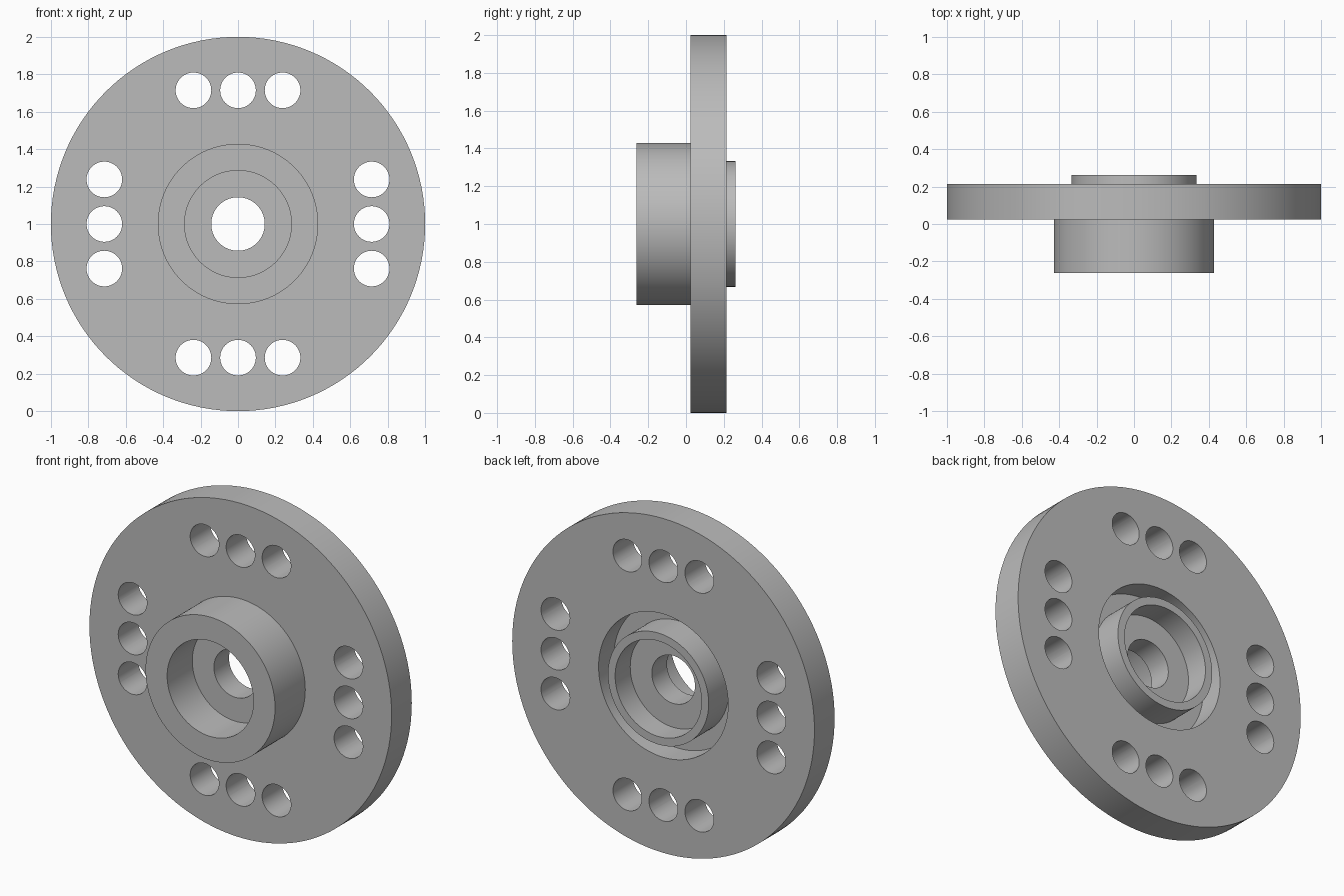
import bpy
import bmesh
from math import pi, radians
from mathutils import Matrix, Vector

cube = bpy.data.objects.get("Cube")
if cube:
    bpy.data.objects.remove(cube, do_unlink=True)

MM = 1 / 105          # plate radius is 105 mm
SEGMENTS = 128

steel = bpy.data.materials.new("plain grey")
grey = (0.5, 0.5, 0.5, 1)
steel.diffuse_color = grey
steel.use_nodes = True
steel.node_tree.nodes["Principled BSDF"].inputs["Base Color"].default_value = grey


def add_object(name, bm):
    bmesh.ops.recalc_face_normals(bm, faces=bm.faces)
    mesh = bpy.data.meshes.new(name)
    bm.to_mesh(mesh)
    bm.free()
    mesh.materials.append(steel)
    obj = bpy.data.objects.new(name, mesh)
    bpy.context.collection.objects.link(obj)
    return obj


# Flange body: (radius, depth from the boss front) in mm, turned about the y axis
profile = [
    (15, 25), (30, 25), (30, 0),        # front bore
    (45, 0), (45, 30),                  # front boss
    (105, 30), (105, 50),               # plate rim
    (45, 50), (45, 35),                 # rear groove, outer wall
    (35, 35), (35, 55),                 # rear collar
    (30, 55), (30, 40), (15, 40),       # rear bore down to the web
]
bm = bmesh.new()
verts = [bm.verts.new((r * MM, (d - 27.5) * MM, 1)) for r, d in profile]
edges = [bm.edges.new((a, b)) for a, b in zip(verts, verts[1:] + verts[:1])]
bmesh.ops.spin(bm, geom=verts + edges, cent=(0, 0, 1), axis=(0, 1, 0),
               angle=2 * pi, steps=SEGMENTS, use_merge=False)
bmesh.ops.remove_doubles(bm, verts=bm.verts, dist=1e-4)
flange = add_object("flange", bm)

# Bolt holes: three in a row on each of four sides
bm = bmesh.new()
for quarter in range(4):
    turn = Matrix.Rotation(quarter * pi / 2, 4, 'Y')
    for offset in (-25, 0, 25):
        centre = turn @ Vector((offset * MM, 0, 75 * MM)) + Vector((0, 0.12, 1))
        bmesh.ops.create_cone(
            bm, cap_ends=True, segments=48, radius1=10 * MM, radius2=10 * MM,
            depth=0.4, matrix=Matrix.Translation(centre) @ Matrix.Rotation(pi / 2, 4, 'X'))
cutter = add_object("bolt_hole_cutter", bm)
cutter.hide_render = True

drill = flange.modifiers.new("bolt_holes", 'BOOLEAN')
drill.operation = 'DIFFERENCE'
drill.solver = 'EXACT'
drill.object = cutter

bpy.ops.object.select_all(action='DESELECT')
flange.select_set(True)
bpy.context.view_layer.objects.active = flange
bpy.ops.object.modifier_apply(modifier=drill.name)
bpy.data.objects.remove(cutter, do_unlink=True)
bpy.ops.object.shade_smooth_by_angle(angle=radians(30))
